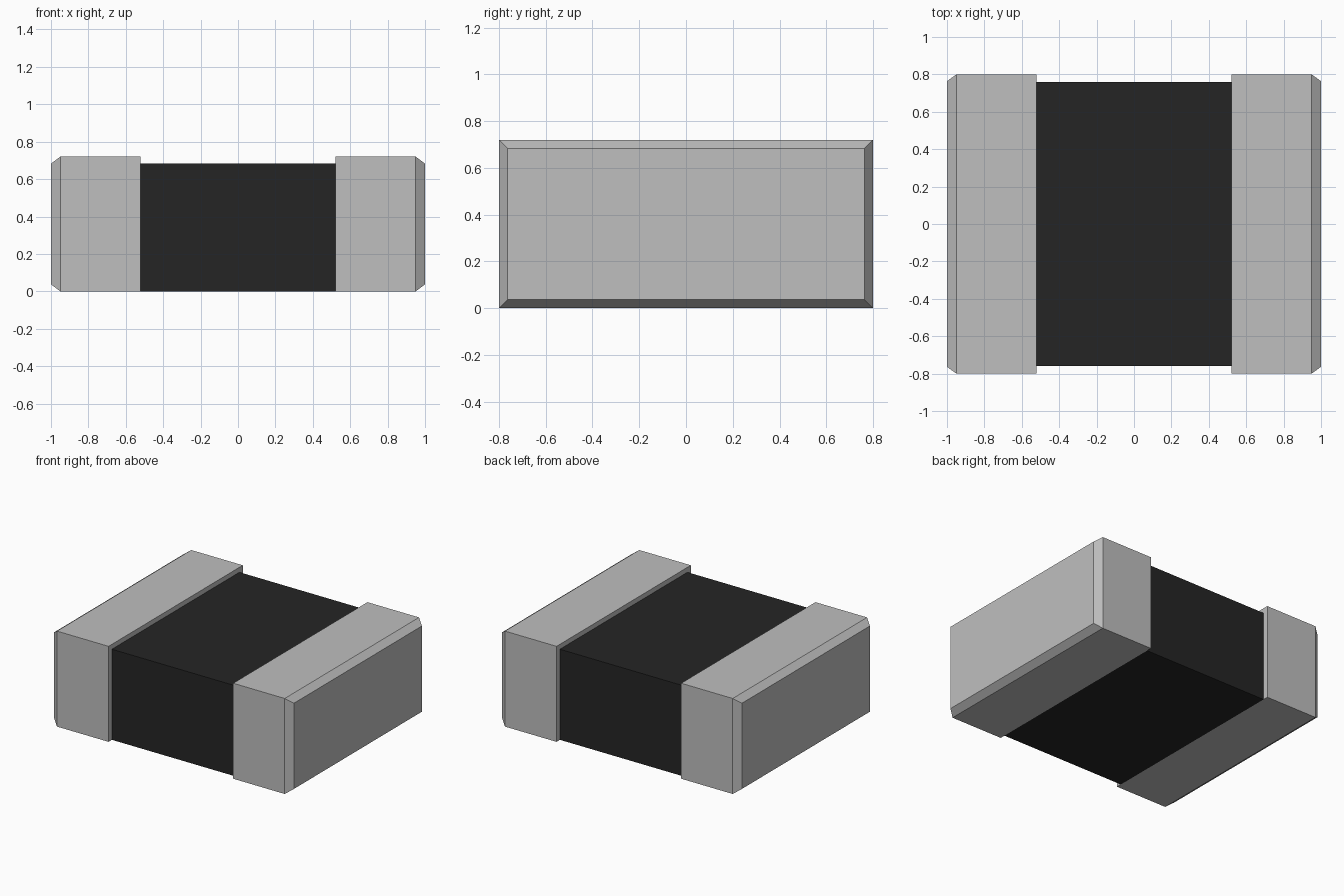
import bpy
import bmesh

if "Cube" in bpy.data.objects:
    bpy.data.objects.remove(bpy.data.objects["Cube"], do_unlink=True)

HALF_LENGTH, HALF_DEPTH, HEIGHT = 1.0, 0.8, 0.72
INNER_X = 0.52                      # where caps meet the body
CHAMFER_X, CHAMFER = 0.05, 0.037    # slope along x, inset in y and z


def make_material(name, value):
    mat = bpy.data.materials.new(name)
    mat.use_nodes = True
    color = (value, value, value, 1.0)
    mat.diffuse_color = color
    bsdf = next(n for n in mat.node_tree.nodes if n.type == 'BSDF_PRINCIPLED')
    bsdf.inputs["Base Color"].default_value = color
    return mat


def loft(name, sections, mat):
    """Join rectangular sections (x, half_depth, z_low, z_high) along x."""
    bm = bmesh.new()
    rings = [[bm.verts.new(co) for co in
              ((x, -d, lo), (x, d, lo), (x, d, hi), (x, -d, hi))]
             for x, d, lo, hi in sections]
    for a, b in zip(rings, rings[1:]):
        for i in range(4):
            j = (i + 1) % 4
            bm.faces.new((a[i], a[j], b[j], b[i]))
    bm.faces.new(rings[0])
    bm.faces.new(rings[-1])
    bmesh.ops.recalc_face_normals(bm, faces=bm.faces)
    mesh = bpy.data.meshes.new(name)
    bm.to_mesh(mesh)
    bm.free()
    mesh.materials.append(mat)
    obj = bpy.data.objects.new(name, mesh)
    bpy.context.collection.objects.link(obj)
    return obj


black = make_material("body_black", 0.0185)
silver = make_material("terminal_grey", 0.52)

# Body block, slightly narrower and lower than the end caps
body_size = (HALF_DEPTH - CHAMFER - 0.003, 0.0, HEIGHT - CHAMFER)
loft("body", [(-INNER_X, *body_size), (INNER_X, *body_size)], black)

# Metal end caps with chamfered outer rims
for name, side in (("left_terminal", 1), ("right_terminal", -1)):
    loft(name, [
        (side * INNER_X, HALF_DEPTH, 0.0, HEIGHT),
        (side * (HALF_LENGTH - CHAMFER_X), HALF_DEPTH, 0.0, HEIGHT),
        (side * HALF_LENGTH, HALF_DEPTH - CHAMFER, CHAMFER, HEIGHT - CHAMFER),
    ], silver)
